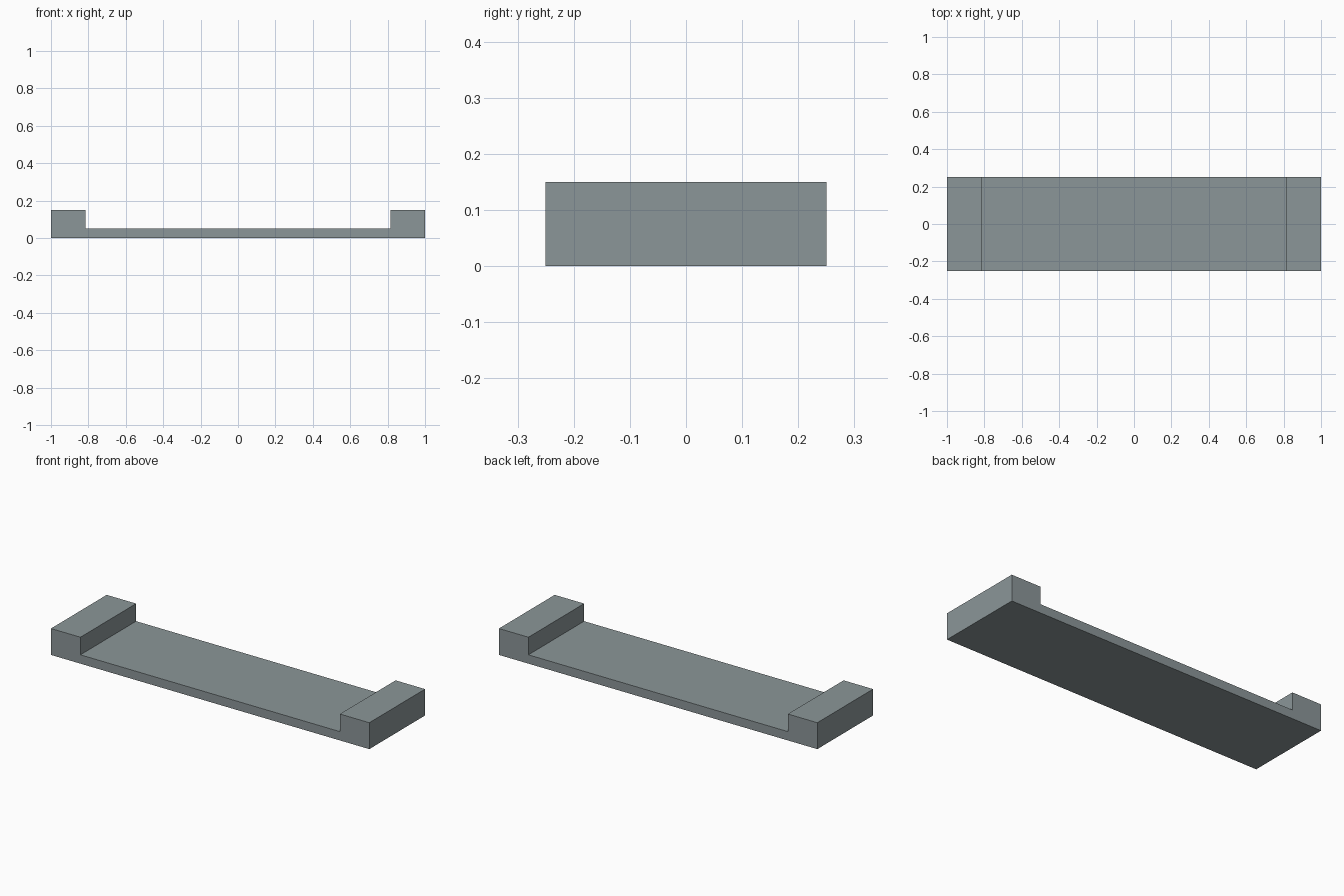
import bpy
import bmesh

if "Cube" in bpy.data.objects:
    bpy.data.objects.remove(bpy.data.objects["Cube"])

HALF_X, HALF_Y = 1.0, 0.25
INNER_X, FLOOR_Z, TOP_Z = 0.815, 0.05, 0.15

# Single grey finish
grey = bpy.data.materials.new("blue_grey")
grey.diffuse_color = (0.26, 0.305, 0.315, 1.0)
grey.use_nodes = True
grey.node_tree.nodes["Principled BSDF"].inputs["Base Color"].default_value = grey.diffuse_color

# Shallow channel profile: right half, mirrored to the left
right = [(HALF_X, 0), (HALF_X, TOP_Z), (INNER_X, TOP_Z), (INNER_X, FLOOR_Z)]
profile = right + [(-x, z) for x, z in reversed(right)]

# Tray with raised ends, extruded from front to back
bm = bmesh.new()
face = bm.faces.new([bm.verts.new((x, -HALF_Y, z)) for x, z in profile])
extruded = bmesh.ops.extrude_face_region(bm, geom=[face], use_keep_orig=True)
back = [v for v in extruded["geom"] if isinstance(v, bmesh.types.BMVert)]
bmesh.ops.translate(bm, verts=back, vec=(0, 2 * HALF_Y, 0))
bmesh.ops.recalc_face_normals(bm, faces=bm.faces)

mesh = bpy.data.meshes.new("tray_with_raised_ends")
bm.to_mesh(mesh)
bm.free()
mesh.materials.append(grey)
tray = bpy.data.objects.new("tray_with_raised_ends", mesh)
bpy.context.collection.objects.link(tray)
